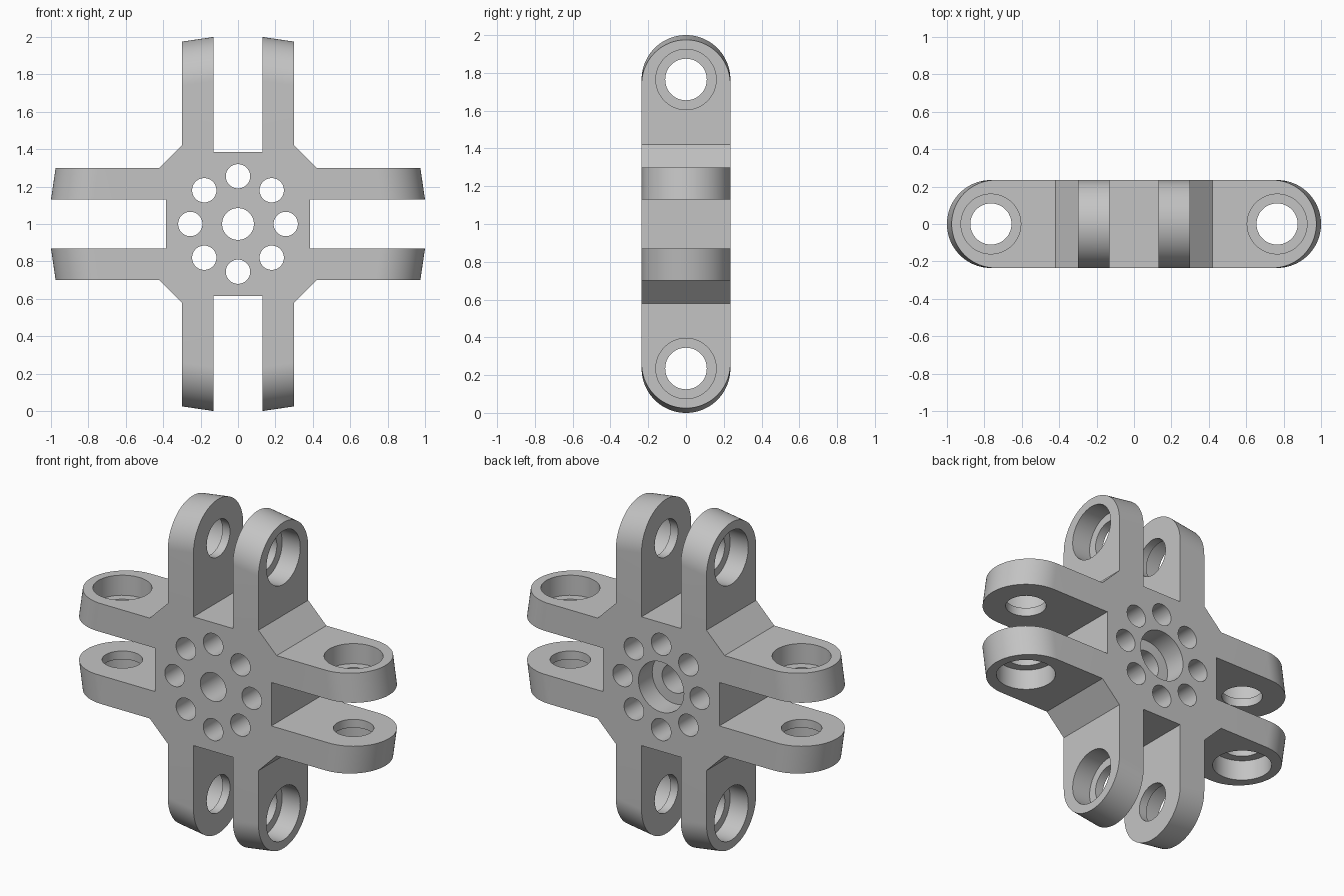
import bpy, bmesh
from math import pi, sin, cos, radians
from mathutils import Matrix, Vector

if "Cube" in bpy.data.objects:
    bpy.data.objects.remove(bpy.data.objects["Cube"])

HALF = 0.235                 # half depth of the part, also arm tip radius
IN, OUT = 0.13, 0.30         # inner and outer faces of each arm
SLOT, ROOT = 0.385, 0.42     # slot floor and arm root distances from centre
PIN, LEAN = 0.765, 0.025     # pin hole distance, tip slant
LIFT = Matrix.Translation((0, 0, 1))

grey = bpy.data.materials.new("light grey")
grey.use_nodes = True
colour = (0.55, 0.55, 0.55, 1)
grey.diffuse_color = colour
grey.node_tree.nodes["Principled BSDF"].inputs["Base Color"].default_value = colour


def turn(k):
    return LIFT @ Matrix.Rotation(k * pi / 2, 4, 'Y')


def loft(bm, rings, matrix, caps=True):
    """Skin a list of equal-length point rings and cap both ends."""
    loops = [[bm.verts.new(matrix @ Vector(p)) for p in r] for r in rings]
    n = len(loops[0])
    for a, b in zip(loops, loops[1:]):
        for i in range(n):
            if caps or i != n - 1:
                j = (i + 1) % n
                bm.faces.new((a[i], a[j], b[j], b[i]))
    bm.faces.new(loops[0])
    bm.faces.new(loops[-1][::-1])


def stepped_pin(bm, steps, matrix, n=48):
    """Round cutter along local z from (radius, height) steps."""
    loft(bm, [[(r * cos(2 * pi * i / n), r * sin(2 * pi * i / n), h)
               for i in range(n)] for r, h in steps], matrix)


def finish(bm, name):
    bmesh.ops.recalc_face_normals(bm, faces=bm.faces)
    mesh = bpy.data.meshes.new(name)
    bm.to_mesh(mesh)
    bm.free()
    mesh.materials.append(grey)
    ob = bpy.data.objects.new(name, mesh)
    bpy.context.collection.objects.link(ob)
    return ob


# Hub: slotted, chamfered plate left open where the arms join
bm = bmesh.new()
quarter = [(IN, SLOT), (IN, ROOT), (OUT, ROOT), (ROOT, OUT), (ROOT, IN), (SLOT, IN)]
front, back = ([bm.verts.new(turn(k) @ Vector((x, y, z)))
                for k in range(4) for x, z in quarter] for y in (-HALF, HALF))
bm.faces.new(front)
bm.faces.new(back[::-1])
for i in range(len(front)):
    if i % 6 not in (1, 3):
        j = (i + 1) % len(front)
        bm.faces.new((front[i], front[j], back[j], back[i]))


# Arms: round-ended tongues with slanted tips, in pairs on four sides
def tongue(x, centre, n=48):
    arc = [(x, -HALF * cos(pi * i / n), centre + HALF * sin(pi * i / n))
           for i in range(n + 1)]
    return [(x, -HALF, ROOT)] + arc + [(x, HALF, ROOT)]


for k in range(4):
    for side in (-1, 1):
        loft(bm, [tongue(side * IN, PIN), tongue(side * OUT, PIN - LEAN)],
             turn(k), caps=False)
bmesh.ops.remove_doubles(bm, verts=bm.verts, dist=0.0005)
bmesh.ops.dissolve_limit(bm, angle_limit=radians(0.5), verts=bm.verts, edges=bm.edges)
body = finish(bm, "four_way_bracket")

# Cutters: counterbored pin holes, centre bore and bolt circle
bm = bmesh.new()
for k in range(4):
    for side in (-1, 1):
        across = (turn(k) @ Matrix.Translation((0, 0, PIN))
                  @ Matrix.Rotation(side * pi / 2, 4, 'Y'))
        stepped_pin(bm, [(0.11, 0.08), (0.11, 0.18), (0.16, 0.18), (0.16, 0.36)], across)
through = LIFT @ Matrix.Rotation(-pi / 2, 4, 'X')      # local z points to the back
stepped_pin(bm, [(0.085, -0.3), (0.085, 0.105), (0.15, 0.105), (0.15, 0.3)], through)
for k in range(8):
    spot = Matrix.Translation((0.255 * cos(k * pi / 4), 0.255 * sin(k * pi / 4), 0))
    stepped_pin(bm, [(0.065, -0.3), (0.065, 0.3)], through @ spot)
cutter = finish(bm, "hole_cutter")
cutter.hide_render = True

# Drill the holes, then shade the round walls smooth
cut = body.modifiers.new("holes", 'BOOLEAN')
cut.operation = 'DIFFERENCE'
cut.solver = 'EXACT'
cut.object = cutter
for ob in bpy.context.selected_objects:
    ob.select_set(False)
bpy.context.view_layer.objects.active = body
body.select_set(True)
bpy.ops.object.modifier_apply(modifier=cut.name)
bpy.data.objects.remove(cutter)
bpy.ops.object.shade_smooth_by_angle(angle=radians(30))
